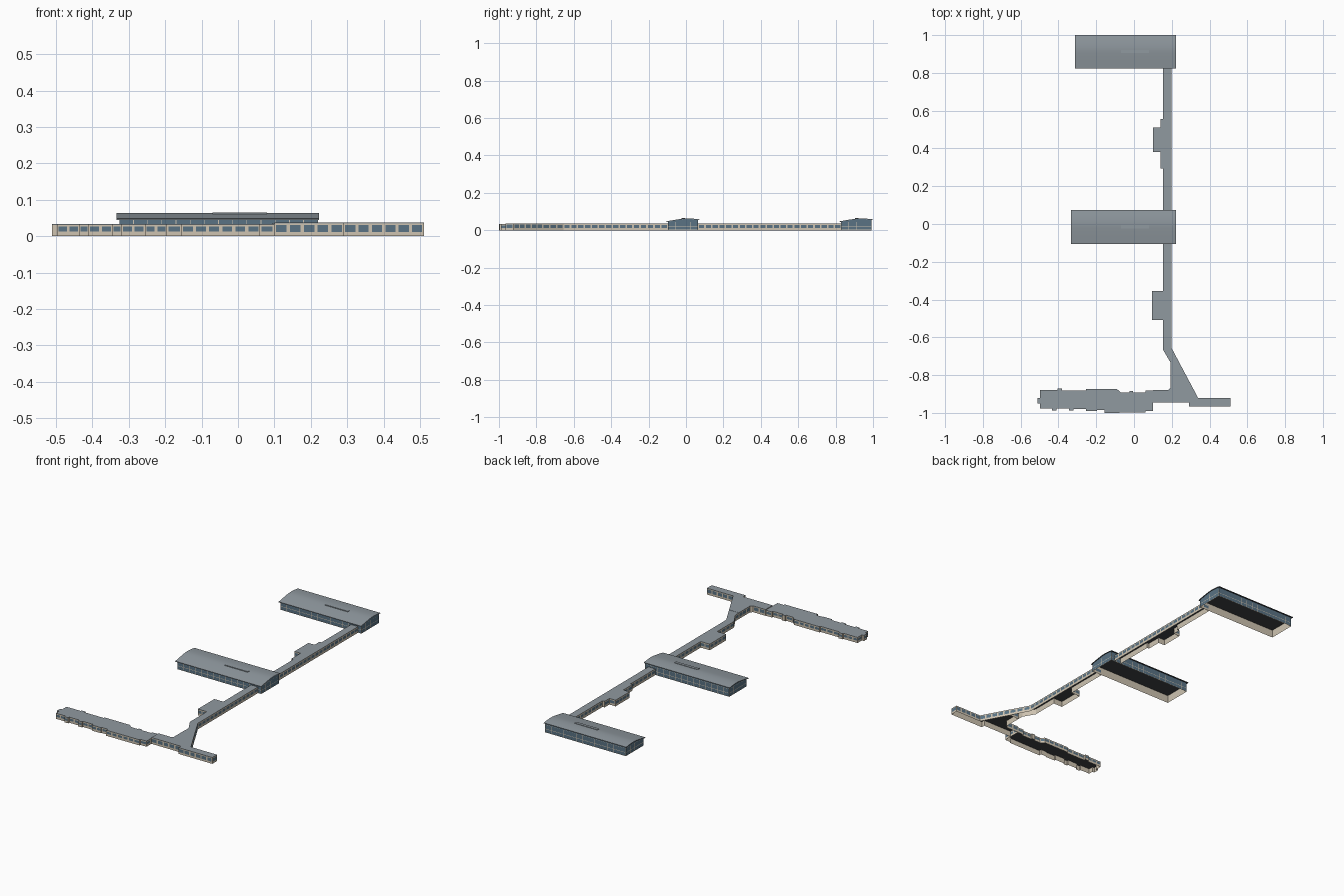
import bpy, bmesh
from mathutils import Vector

if "Cube" in bpy.data.objects:
    bpy.data.objects.remove(bpy.data.objects["Cube"])


def material(name, rgb):
    m = bpy.data.materials.new(name)
    m.diffuse_color = (*rgb, 1)
    m.use_nodes = True
    m.node_tree.nodes["Principled BSDF"].inputs["Base Color"].default_value = m.diffuse_color
    return m


ROOF = material("roof_grey", (0.28, 0.32, 0.35))
WALL = material("wall_beige", (0.62, 0.55, 0.44))
GLASS = material("glass_blue", (0.10, 0.17, 0.23))
DARK = material("underside_dark", (0.05, 0.055, 0.06))


def finish(bm, name, mats):
    me = bpy.data.meshes.new(name)
    bm.to_mesh(me)
    bm.free()
    for m in mats:
        me.materials.append(m)
    ob = bpy.data.objects.new(name, me)
    bpy.context.collection.objects.link(ob)
    return ob


def quad(bm, a, b, z0, z1):
    bm.faces.new([bm.verts.new((a.x, a.y, z0)), bm.verts.new((b.x, b.y, z0)),
                  bm.verts.new((b.x, b.y, z1)), bm.verts.new((a.x, a.y, z1))])


def prism(name, pts, vec, mats, dark_down=True):
    """Extrude a planar outline along vec; downward faces get the second material."""
    bm = bmesh.new()
    f = bm.faces.new([bm.verts.new(p) for p in pts])
    r = bmesh.ops.extrude_face_region(bm, geom=[f])
    bmesh.ops.translate(bm, vec=vec, verts=[v for v in r["geom"] if isinstance(v, bmesh.types.BMVert)])
    if f.is_valid and len(f.edges[0].link_faces) < 2:
        bm.faces.new(list(f.verts))
    bmesh.ops.recalc_face_normals(bm, faces=bm.faces)
    for f in bm.faces:
        f.material_index = int(dark_down and f.normal.z < -0.5)
    return finish(bm, name, mats)


def walls(name, outline, height, bands, pitch=0.036, fill=0.76):
    """Open-bottomed wall shell plus rows of window panes on every long edge."""
    p = [Vector(q) for q in outline]
    area = sum(a.x * b.y - b.x * a.y for a, b in zip(p, p[1:] + p[:1]))
    if area < 0:
        p.reverse()
    shell, panes = bmesh.new(), bmesh.new()
    for a, b in zip(p, p[1:] + p[:1]):
        quad(shell, a, b, 0, height)
        d = b - a
        if d.length < 0.025:
            continue
        out = Vector((d.y, -d.x)).normalized() * 0.0008
        n = max(1, round(d.length / pitch))
        for i in range(n):
            s, e = (i + 0.5 - fill / 2) / n, (i + 0.5 + fill / 2) / n
            for z0, z1 in bands:
                quad(panes, a + d * s + out, a + d * e + out, z0, z1)
    finish(shell, name + "_walls", [WALL])
    finish(panes, name + "_windows", [GLASS])


def flat_building(name, outline, height, bands):
    walls(name, outline, height - 0.002, bands)
    prism(name + "_roof", [(x, y, height - 0.003) for x, y in outline], (0, 0, 0.003), [ROOF, DARK])


# Halls: glazed walls, glazed gables, curved roof and roof light
PROFILE = [(0, .048), (.02, .0515), (.04, .055), (.06, .0582), (.08, .0612), (.095, .063),
           (.11, .0638), (.13, .0632), (.155, .061), (.178, .058)]


def hall(name, x0, x1, y0):
    a, b, c, d = x0 + .008, x1 - .004, y0 + .008, y0 + .170
    walls(name, [(a, c), (b, c), (b, d), (a, d)], .046,
          [(.003, .020), (.0225, .0455)], pitch=0.04, fill=0.95)
    inner = [(a, y0 + y, z - .002) for y, z in PROFILE[1:-1]]
    gable = [(a, c, .0455)] + [(a, c, .048)] + inner + [(a, d, .057), (a, d, .0455)]
    prism(name + "_gables", gable, (b - a, 0, 0), [GLASS, DARK])
    ring = [(x0, y0 + y, z) for y, z in PROFILE] + [(x0, y0 + y, z - .0035) for y, z in reversed(PROFILE)]
    roof = prism(name + "_roof", ring, (x1 - x0, 0, 0), [ROOF, DARK])
    bpy.context.view_layer.objects.active = roof
    roof.select_set(True)
    bpy.ops.object.shade_smooth_by_angle(angle=0.5)
    roof.select_set(False)
    # Roof light on the crown
    u, v = y0 + .082, y0 + .099
    prism(name + "_roof_light", [(-.07, u, .058), (.08, u, .058), (.08, v, .058), (-.07, v, .058)],
          (0, 0, .0075), [ROOF, DARK])


hall("north_hall", -0.312, 0.223, 0.822)
hall("middle_hall", -0.334, 0.223, -0.105)

# Connecting corridors with their side rooms
LOW = [(.013, .029)]
flat_building("north_corridor", [
    (.153, .065), (.198, .065), (.198, .83), (.153, .83), (.153, .555), (.14, .555), (.14, .51),
    (.10, .51), (.10, .38), (.14, .38), (.14, .295), (.153, .295)], .036, LOW)
flat_building("south_corridor", [
    (.198, -.097), (.153, -.097), (.153, -.355), (.095, -.355), (.095, -.508), (.153, -.508),
    (.153, -.664), (.193, -.733), (.193, -.766), (.257, -.766), (.198, -.655)], .036, LOW)

# Wedge-shaped junction with the east wing
flat_building("junction_and_east_wing", [
    (.193, -.766), (.193, -.868), (.18, -.88), (.10, -.88), (.10, -.945), (.29, -.945),
    (.29, -.966), (.51, -.966), (.51, -.922), (.34, -.922), (.257, -.766)], .037, [(.012, .031)])

# West wing with stepped bays along both sides
south = [(-.51, -.95), (-.497, -.95), (-.497, -.978), (-.435, -.978), (-.435, -.988), (-.41, -.988),
         (-.41, -.978), (-.345, -.978), (-.345, -.988), (-.32, -.988), (-.32, -.98), (-.255, -.98),
         (-.255, -.99), (-.195, -.99), (-.195, -.985), (-.155, -.985), (-.155, -1.0), (.06, -.998),
         (.06, -.99), (.10, -.99)]
north = [(.10, -.882), (.06, -.882), (.06, -.892), (-.005, -.892), (-.005, -.884), (-.025, -.884),
         (-.025, -.892), (-.07, -.892), (-.09, -.874), (-.255, -.874), (-.255, -.882), (-.38, -.882),
         (-.38, -.872), (-.405, -.872), (-.405, -.88), (-.497, -.88), (-.497, -.92), (-.51, -.92)]
flat_building("west_wing", south + north, .033, [(.013, .026)])
